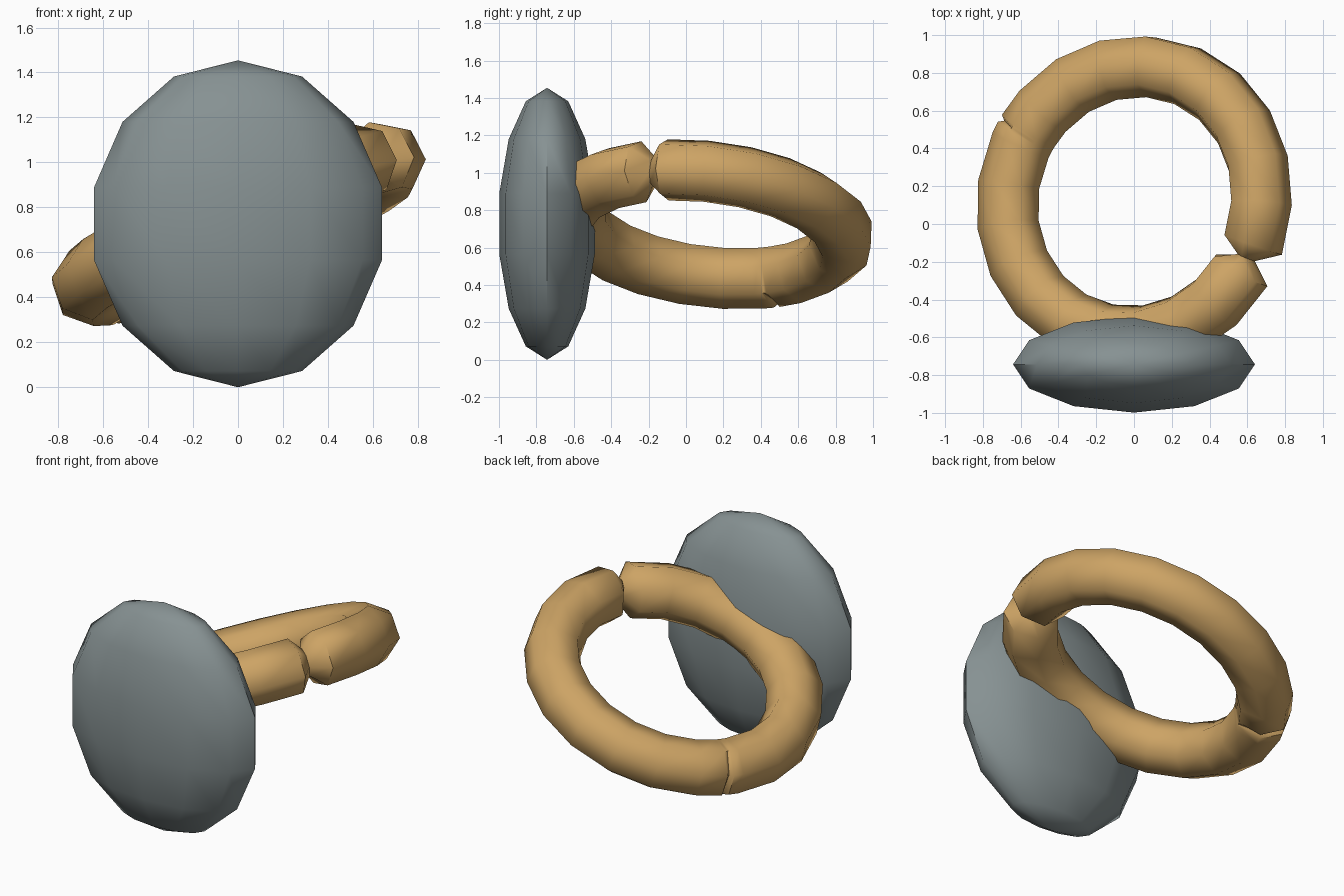
import bpy, bmesh, math
from mathutils import Vector

if "Cube" in bpy.data.objects:
    bpy.data.objects.remove(bpy.data.objects["Cube"])


def material(name, rgb):
    m = bpy.data.materials.new(name)
    m.diffuse_color = (*rgb, 1)
    m.use_nodes = True
    m.node_tree.nodes["Principled BSDF"].inputs["Base Color"].default_value = m.diffuse_color
    return m


gold = material("warm gold", (0.61, 0.37, 0.13))
grey = material("stone grey", (0.24, 0.285, 0.29))


def finish(bm, name, mat, angle):
    bmesh.ops.recalc_face_normals(bm, faces=bm.faces)
    mesh = bpy.data.meshes.new(name)
    bm.to_mesh(mesh)
    bm.free()
    mesh.materials.append(mat)
    ob = bpy.data.objects.new(name, mesh)
    bpy.context.collection.objects.link(ob)
    bpy.ops.object.select_all(action='DESELECT')
    ob.select_set(True)
    bpy.context.view_layer.objects.active = ob
    bpy.ops.object.shade_smooth_by_angle(angle=math.radians(angle))
    return ob


# Flattened oval disc on the front of the ring
bm = bmesh.new()
bmesh.ops.create_uvsphere(bm, u_segments=12, v_segments=7, radius=1)
bmesh.ops.scale(bm, vec=(0.657, 0.262, 0.727), verts=bm.verts)
bmesh.ops.translate(bm, vec=(0, -0.743, 0.727), verts=bm.verts)
finish(bm, "oval_disc", grey, 60)

# Tilted ring plane
centre = Vector((0, 0.12, 0.727))
n = Vector((-0.42, 0.12, 1)).normalized()
u = (Vector((1, 0, 0)) - n * n.x).normalized()
v = n.cross(u)
MAJOR, MINOR, SIDES, STEPS = 0.725, 0.168, 7, 20
START, END, CRACK = -21, 327, 147.5

# Sections: (angle, radial scale, height scale, crack depth)
sections = [(START + (END - START) * i / STEPS, 1, 1, 0) for i in range(STEPS + 1)]
sections = [s for s in sections if abs(s[0] - CRACK) > 5]
sections += [(CRACK - 1.4, 1, 1, 0), (CRACK, 1, 1, 0.045), (CRACK + 1.4, 1, 1, 0)]
sections.append((333, 0.25, 0.5, 0))  # pinched break between the ends
sections.sort()

bm = bmesh.new()
loops = []
for deg, rs, hs, depth in sections:
    a = math.radians(deg)
    out = u * math.cos(a) + v * math.sin(a)
    loop = []
    for k in range(SIDES):
        t = math.radians(30) + 2 * math.pi * k / SIDES
        r = MINOR - depth * max(0, math.cos(t + 0.4))  # crack opens outwards
        loop.append(bm.verts.new(centre + out * (MAJOR + r * rs * math.cos(t))
                                 + n * (r * hs * math.sin(t))))
    loops.append(loop)
for i, a in enumerate(loops):
    b = loops[(i + 1) % len(loops)]
    for k in range(SIDES):
        j = (k + 1) % SIDES
        bm.faces.new((a[k], b[k], b[j], a[j]))
finish(bm, "broken_ring", gold, 55)
